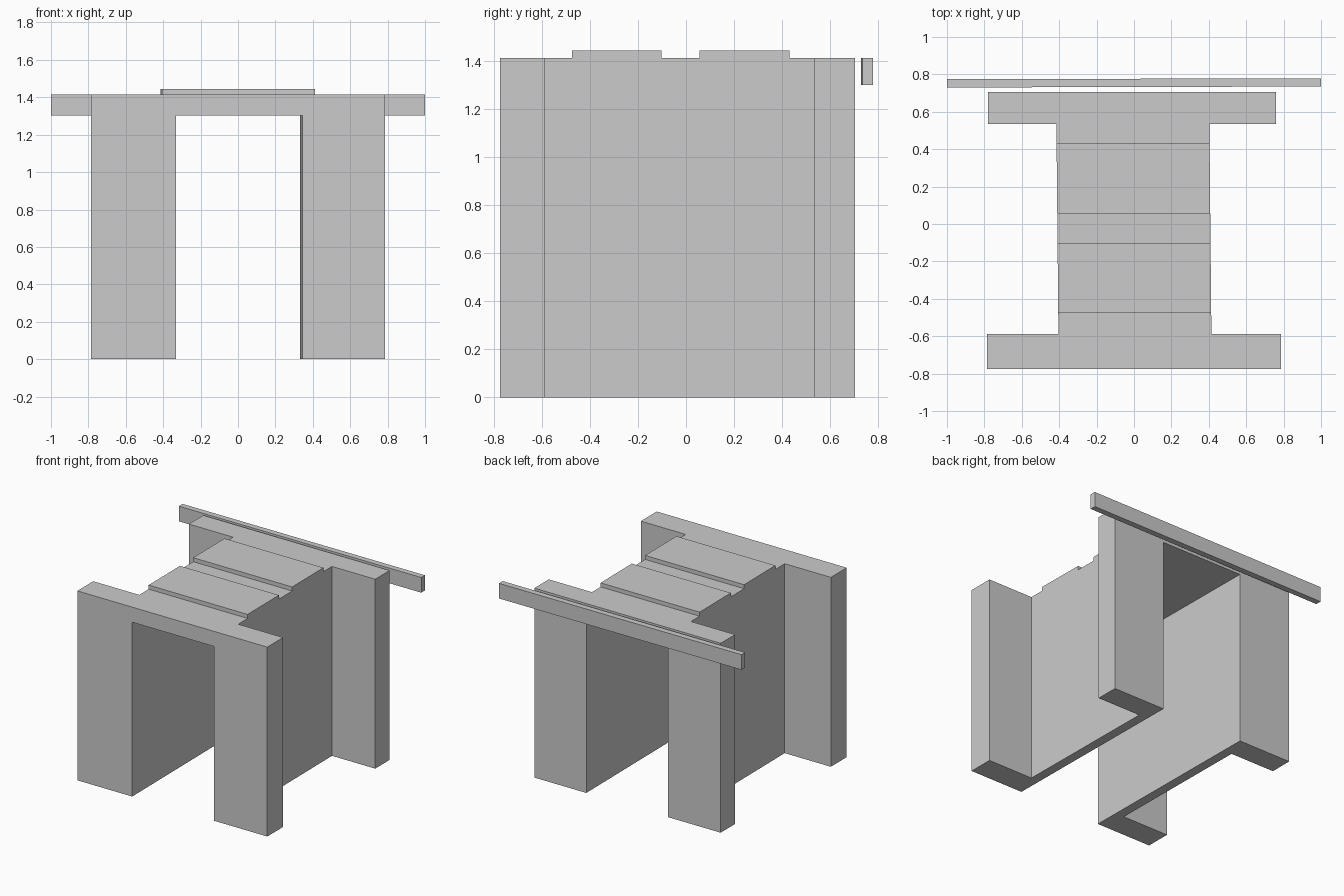
import bpy, bmesh

if "Cube" in bpy.data.objects:
    bpy.data.objects.remove(bpy.data.objects["Cube"])

TOP, SOFFIT = 1.415, 1.302


def prism(name, plan, z0, z1):
    """Extrude a counter-clockwise plan outline from z0 to z1."""
    bm = bmesh.new()
    face = bm.faces.new([bm.verts.new((x, y, z0)) for x, y in plan])
    ext = bmesh.ops.extrude_face_region(bm, geom=[face])
    top = [v for v in ext["geom"] if isinstance(v, bmesh.types.BMVert)]
    bmesh.ops.translate(bm, verts=top, vec=(0, 0, z1 - z0))
    bmesh.ops.recalc_face_normals(bm, faces=bm.faces)
    mesh = bpy.data.meshes.new(name)
    bm.to_mesh(mesh)
    bm.free()
    obj = bpy.data.objects.new(name, mesh)
    bpy.context.collection.objects.link(obj)
    return obj


def skew(y):
    """Slight sideways drift of the walls from front to back."""
    return 0.005 - 0.011 * (y + 0.59) / 1.125


def strip(half, y0, y1):
    """Plan of a strip of given half width that follows the wall drift."""
    a, b = skew(y0), skew(y1)
    return [(a - half, y0), (a + half, y0), (b + half, y1), (b - half, y1)]


# Gateway body: I-shaped plan with wide front and back ends
web = strip(0.409, -0.588, 0.534)
body = prism("gateway_body", [
    (-0.785, -0.776), (0.785, -0.776), (0.785, -0.588), web[1],
    web[2], (0.76, 0.534), (0.76, 0.705), (-0.78, 0.705),
    (-0.78, 0.534), web[3], web[0], (-0.785, -0.588)], 0, TOP)

# Passage running through the body under the roof
cutter = prism("passage_cutter", strip(0.338, -1, 1), -0.2, SOFFIT)
cutter.hide_render = True
cutter.hide_set(True)
cut = body.modifiers.new("passage", 'BOOLEAN')
cut.operation = 'DIFFERENCE'
cut.solver = 'EXACT'
cut.object = cutter

# Apply the cut and drop the helper
bpy.context.view_layer.objects.active = body
body.select_set(True)
bpy.ops.object.modifier_apply(modifier=cut.name)
bpy.data.objects.remove(cutter)

# Raised roof slabs
for name, y0, y1 in (("front_roof_slab", -0.476, -0.102),
                     ("back_roof_slab", 0.057, 0.431)):
    prism(name, strip(0.409, y0, y1), TOP, 1.445)

# Free-standing beam behind the body
prism("back_beam", [(-1, 0.73), (1, 0.735), (1, 0.779), (-1, 0.774)], SOFFIT, TOP)
